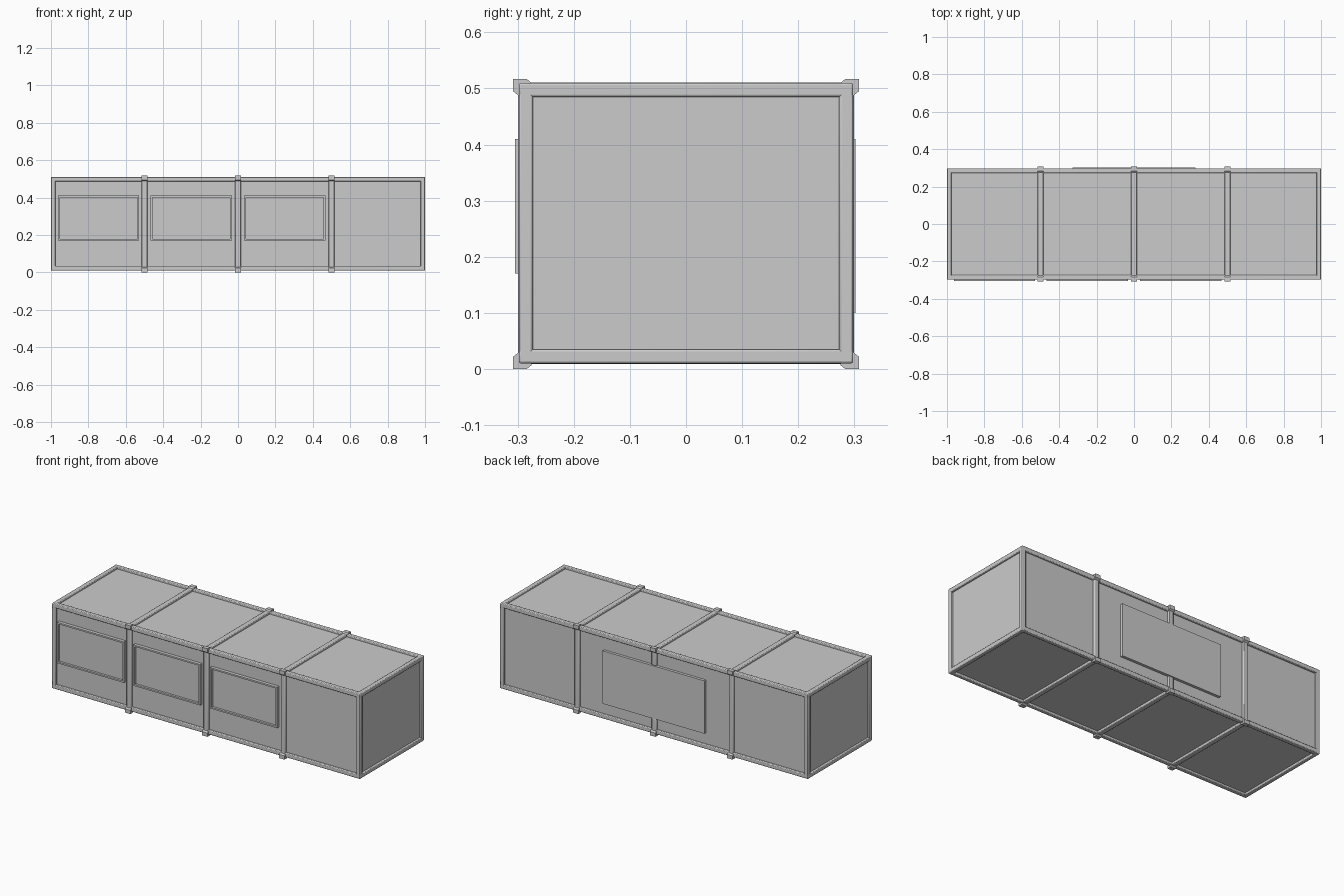
import bpy

if "Cube" in bpy.data.objects:
    bpy.data.objects.remove(bpy.data.objects["Cube"])

X, Y, Z0, Z1 = 1.0, 0.298, 0.01, 0.51   # outer shell
R = 0.025                               # rail thickness
D = 0.012                               # panel recess
ZC = (Z0 + Z1) / 2


def box(name, x0, x1, y0, y1, z0, z1, bevel=0.0):
    bpy.ops.mesh.primitive_cube_add(size=1, location=((x0+x1)/2, (y0+y1)/2, (z0+z1)/2))
    o = bpy.context.object
    o.name = name
    o.scale = (x1-x0, y1-y0, z1-z0)
    bpy.ops.object.transform_apply(location=False, rotation=False, scale=True)
    if bevel:
        m = o.modifiers.new("bevel", 'BEVEL')
        m.width, m.segments = bevel, 2
        bpy.ops.object.shade_smooth_by_angle()
    return o


def corner_clip(name, x, sy, top):
    # chamfered L-shaped bracket wrapped over a rib corner
    prof = [(0.308, 0.517), (0.308, 0.495), (0.298, 0.487), (0.275, 0.487),
            (0.275, 0.510), (0.284, 0.517)]
    pts = [(sy*y, z if top else 2*ZC - 0.003 - z) for y, z in prof]
    pts = [(y, max(z, 0.0)) for y, z in pts]
    n, h = len(pts), 0.017
    verts = [(x+dx, y, z) for dx in (-h, h) for y, z in pts]
    faces = [list(range(n)), list(range(2*n-1, n-1, -1))]
    faces += [[i, i+n, (i+1) % n + n, (i+1) % n] for i in range(n)]
    if (sy > 0) != top:
        faces = [f[::-1] for f in faces]
    me = bpy.data.meshes.new(name)
    me.from_pydata(verts, [], faces)
    bpy.context.collection.objects.link(bpy.data.objects.new(name, me))


# recessed wall, roof and floor panels
box("panels", -X+D, X-D, -Y+D, Y-D, Z0+D, Z1-D)

# edge rails along all twelve edges
for s in (-1, 1):
    ys = sorted((s*Y, s*(Y-R)))
    xs = sorted((s*X, s*(X-R)))
    for z in (Z0, Z1-R):
        box("long_rail", -X, X, *ys, z, z+R, 0.004)
        box("end_rail", *xs, -Y, Y, z, z+R, 0.004)
    for t in (-1, 1):
        box("corner_post", *xs, *sorted((t*Y, t*(Y-R))), Z0, Z1, 0.004)

# back window limits
BW, BZ0, BZ1 = 0.33, 0.10, 0.41

# ribs round the shell, the middle one broken by the back window
for x in (-0.5, 0.0, 0.5):
    a, b = x-0.015, x+0.015
    box("roof_rib", a, b, -Y, Y, Z1-R, Z1+0.001, 0.004)
    box("floor_rib", a, b, -Y, Y, Z0-0.001, Z0+R, 0.004)
    box("front_rib", a, b, -Y-0.001, -Y+R, Z0, Z1, 0.004)
    spans = [(Z0, BZ0), (BZ1, Z1)] if x == 0 else [(Z0, Z1)]
    for lo, hi in spans:
        box("back_rib", a, b, Y-R, Y+0.001, lo, hi, 0.004)
    for sy in (-1, 1):
        for top in (False, True):
            corner_clip("rib_clip", x, sy, top)

# front window frames with glass
for cx in (-0.745, -0.25, 0.25):
    w, z0, z1, f = 0.217, 0.17, 0.41, 0.009
    l, r, y0, y1 = cx-w, cx+w, -0.305, -0.28
    box("window_frame_top", l, r, y0, y1, z1-f, z1)
    box("window_frame_bottom", l, r, y0, y1, z0, z0+f)
    box("window_frame_left", l, l+f, y0, y1, z0, z1)
    box("window_frame_right", r-f, r, y0, y1, z0, z1)
    box("window_glass", l, r, -0.292, -0.28, z0, z1)

# large back window
box("back_window", -BW, BW, 0.28, 0.302, BZ0, BZ1)
